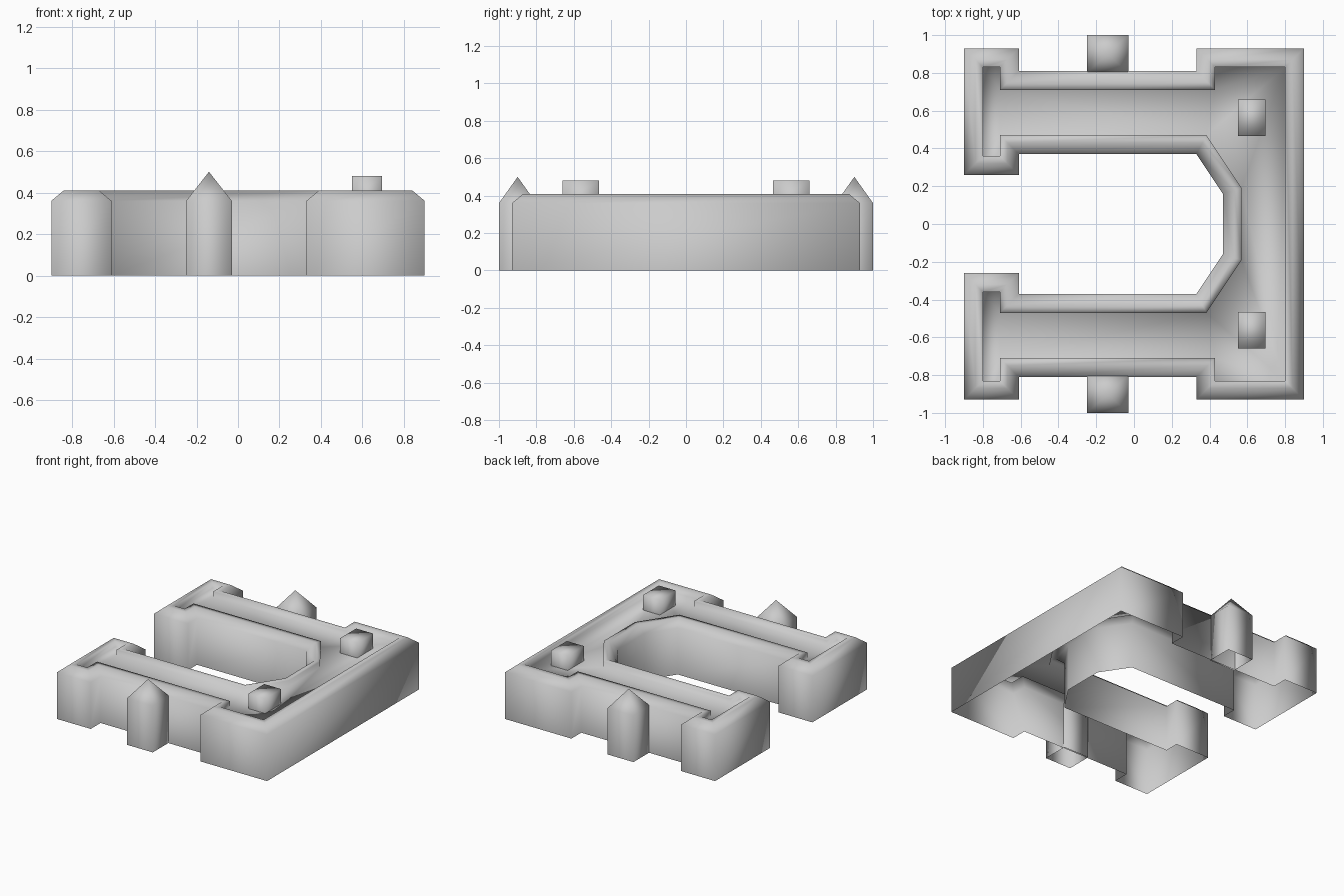
import bpy, bmesh
from mathutils import Vector

if "Cube" in bpy.data.objects:
    bpy.data.objects.remove(bpy.data.objects["Cube"])

def make_object(name, verts, faces):
    me = bpy.data.meshes.new(name)
    me.from_pydata(verts, [], faces)
    bm = bmesh.new()
    bm.from_mesh(me)
    bmesh.ops.triangulate(bm, faces=[f for f in bm.faces if len(f.verts) > 4])
    bm.to_mesh(me)
    bm.free()
    me.polygons.foreach_set("use_smooth", [True] * len(me.polygons))
    ob = bpy.data.objects.new(name, me)
    bpy.context.collection.objects.link(ob)
    return ob

def inset(points, d):
    """Mitred inward offset of a counter-clockwise outline."""
    out = []
    n = len(points)
    for i in range(n):
        p, a, b = Vector(points[i]), Vector(points[i - 1]), Vector(points[(i + 1) % n])
        e1, e2 = (p - a).normalized(), (b - p).normalized()
        n1, n2 = Vector((-e1.y, e1.x)), Vector((-e2.y, e2.x))
        out.append(p + (n1 + n2) * (d / (1 + n1.dot(n2))))
    return out

# U-shaped shell: open below, chamfered rim and sunken top
half = [(0.9, 0.93), (0.33, 0.93), (0.33, 0.81), (-0.61, 0.81), (-0.61, 0.93),
        (-0.9, 0.93), (-0.9, 0.26), (-0.61, 0.26), (-0.61, 0.37),
        (0.33, 0.37), (0.47, 0.16)]
outline = half + [(x, -y) for x, y in reversed(half)]
levels = [(0, 0), (0, 0.36), (0.06, 0.41), (0.1, 0.41), (0.1, 0.365)]
n = len(outline)
verts, faces = [], []
for d, z in levels:
    verts += [(p[0], p[1], z) for p in inset(outline, d)]
for k in range(len(levels) - 1):
    for i in range(n):
        j = (i + 1) % n
        faces.append((k * n + i, k * n + j, (k + 1) * n + j, (k + 1) * n + i))
faces.append(tuple(range((len(levels) - 1) * n, len(levels) * n)))
make_object("wall_shell", verts, faces)

def block(name, x0, x1, y0, y1, z0, z1, apex=None):
    """Bottomless block with a flat or pyramid top."""
    c = [(x0, y0), (x1, y0), (x1, y1), (x0, y1)]
    v = [(x, y, z) for z in (z0, z1) for x, y in c]
    f = [(i, (i + 1) % 4, 4 + (i + 1) % 4, 4 + i) for i in range(4)]
    if apex is None:
        f.append((4, 5, 6, 7))
    else:
        v.append(((x0 + x1) / 2, (y0 + y1) / 2, apex))
        f += [(4 + i, 4 + (i + 1) % 4, 8) for i in range(4)]
    return make_object(name, v, f)

# pointed side buttresses and roof pegs on both arms
for side, s in (("back", 1), ("front", -1)):
    ya, yb = sorted((s * 0.8, s * 1.0))
    block(side + "_buttress", -0.25, -0.03, ya, yb, 0, 0.36, 0.5)
    ya, yb = sorted((s * 0.465, s * 0.66))
    block(side + "_peg", 0.55, 0.695, ya, yb, 0.365, 0.48)
